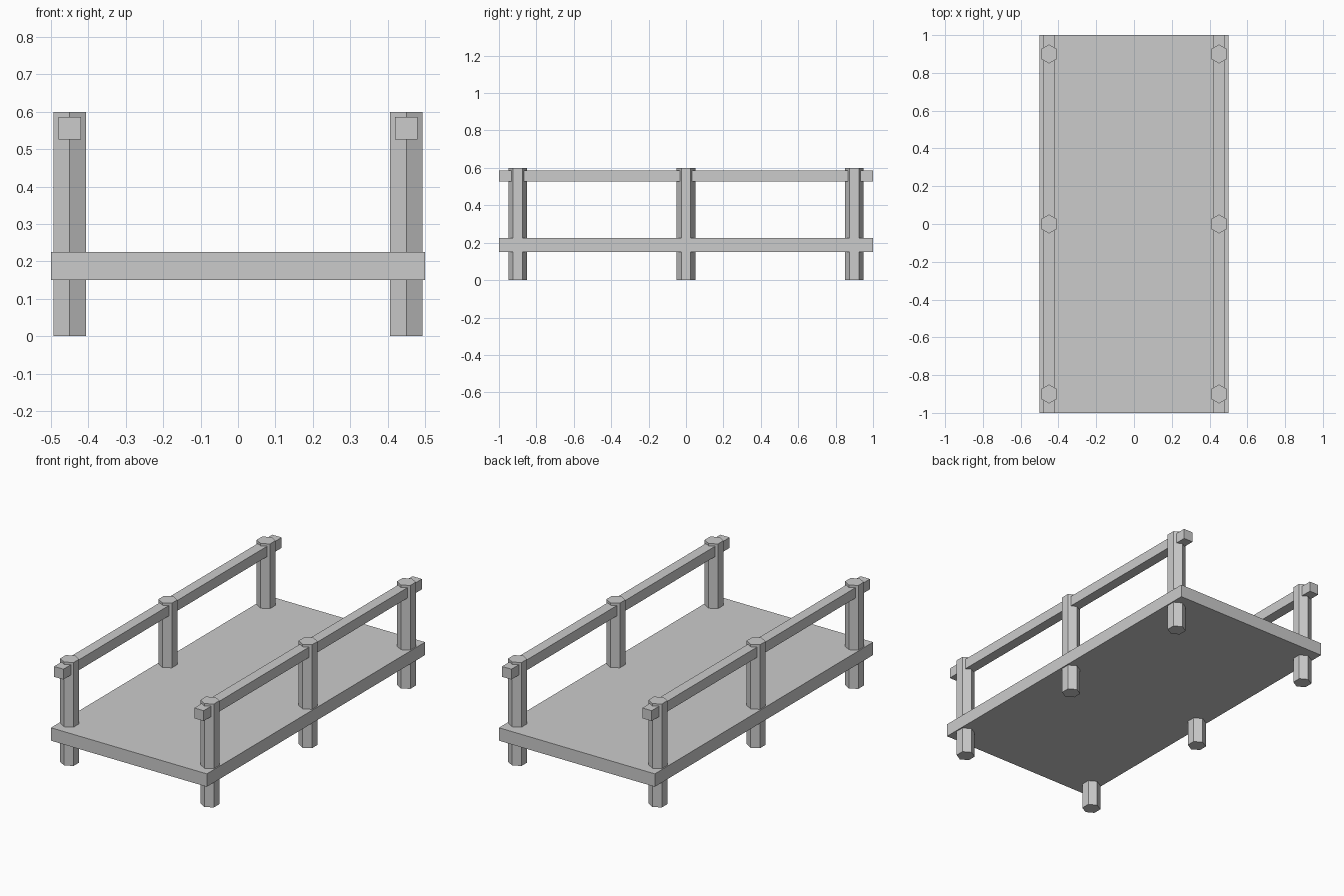
import bpy

if "Cube" in bpy.data.objects:
    bpy.data.objects.remove(bpy.data.objects["Cube"])


def box(name, center, size):
    bpy.ops.mesh.primitive_cube_add(size=1, location=center)
    ob = bpy.context.object
    ob.name = name
    ob.scale = size
    bpy.ops.object.transform_apply(location=False, rotation=False, scale=True)
    return ob


def post(name, x, y):
    # hexagonal post with corners pointing along the deck (y)
    bpy.ops.mesh.primitive_cylinder_add(vertices=6, radius=0.05, depth=0.6,
                                        location=(x, y, 0.3))
    bpy.context.object.name = name


# walkway deck
box("deck", (0, 0, 0.1875), (1.0, 2.0, 0.075))

# handrail and three posts on each side
for side, x in (("left", -0.45), ("right", 0.45)):
    box(side + "_handrail", (x, 0, 0.556), (0.06, 2.0, 0.06))
    for place, y in (("front", -0.9), ("middle", 0.0), ("back", 0.9)):
        post(f"{side}_{place}_post", x, y)
